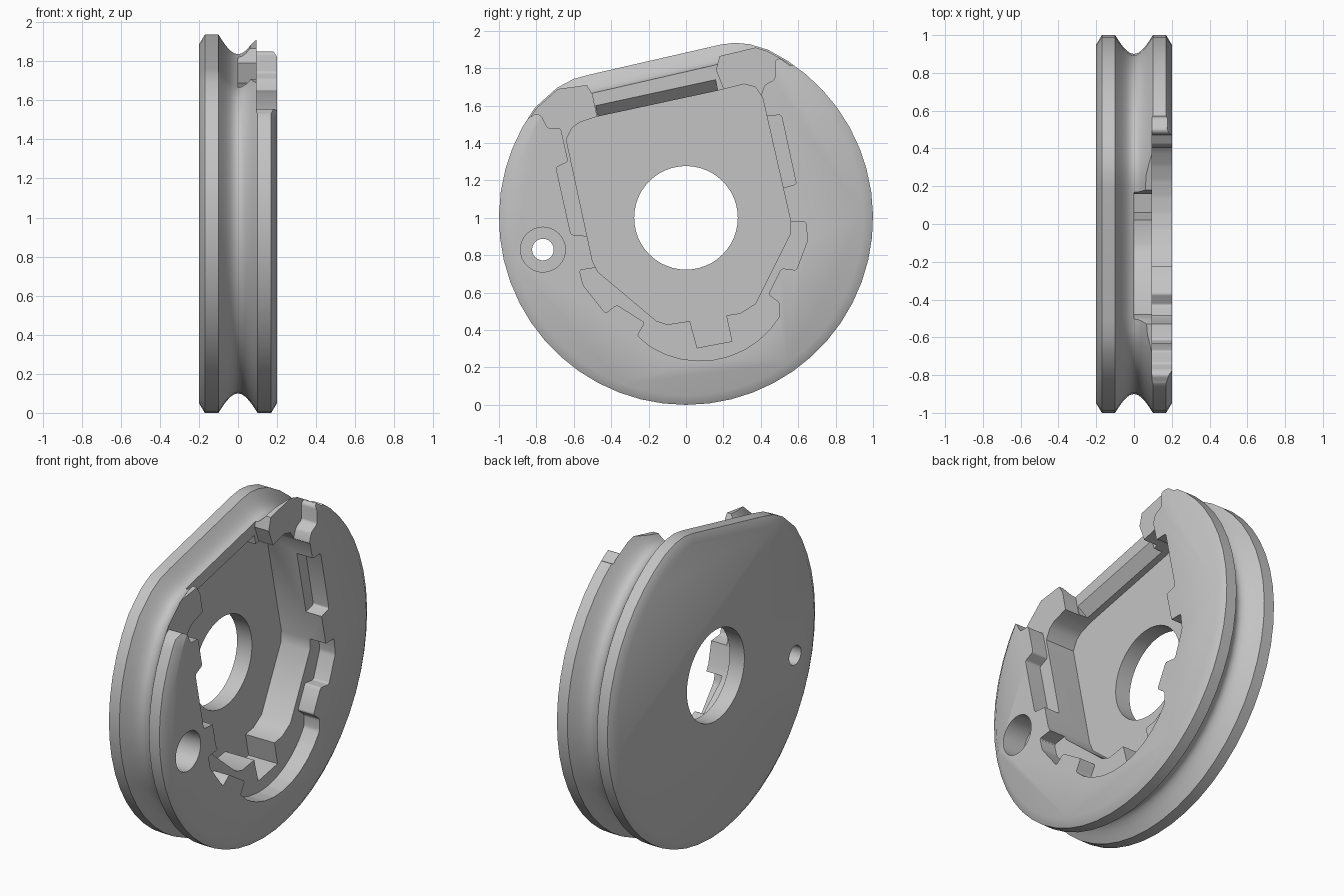
import bpy, bmesh, math
from mathutils import Vector

if "Cube" in bpy.data.objects:
    bpy.data.objects.remove(bpy.data.objects["Cube"])


def finish(bm, name):
    bmesh.ops.recalc_face_normals(bm, faces=bm.faces)
    mesh = bpy.data.meshes.new(name)
    bm.to_mesh(mesh)
    bm.free()
    obj = bpy.data.objects.new(name, mesh)
    bpy.context.collection.objects.link(obj)
    return obj


def prism(name, points, x0, x1=0.3, rounding=0.0):
    """Extrude a (y, z) outline along x, optionally rounding its corners."""
    bm = bmesh.new()
    face = bm.faces.new([bm.verts.new((x0, y, z)) for y, z in points])
    top = bmesh.ops.extrude_face_region(bm, geom=[face])["geom"]
    for v in top:
        if isinstance(v, bmesh.types.BMVert):
            v.co.x = x1
    if rounding:
        sides = [e for e in bm.edges if abs(e.verts[0].co.x - e.verts[1].co.x) > 0.01]
        bmesh.ops.bevel(bm, geom=sides, offset=rounding, segments=3, profile=0.5,
                        affect='EDGES', clamp_overlap=True)
    return finish(bm, name)


def disc(y, z, radius, count=48):
    return [(y + radius * math.cos(a), z + radius * math.sin(a))
            for a in (math.tau * i / count for i in range(count))]


# Wheel outline: a circle with one flattened, tilted side
outline = [Vector((math.cos(math.radians(a)), math.sin(math.radians(a))))
           for a in range(144, 425, 7)]
outline += [Vector(p) for p in ((.34, .928), (.26, .936), (.18, .925),
                                (-.51, .767), (-.6, .743), (-.69, .695))]

# Rim cross-section as (x, depth): chamfer, rim, rope groove, rim, chamfer
section = [(-.2, .05), (-.17, 0)]
section += [(i / 50, .1 * math.cos(math.pi * i / 10)) for i in range(-5, 6)]
section += [(.17, 0), (.2, .05)]


def build_wheel():
    bm = bmesh.new()
    n = len(outline)
    inward = []
    for i, p in enumerate(outline):
        t = (p - outline[i - 1]).normalized() + (outline[(i + 1) % n] - p).normalized()
        inward.append(Vector((-t.y, t.x)).normalized())
    rings = []
    for x, depth in section:
        pts = [p + d * depth for p, d in zip(outline, inward)]
        rings.append([bm.verts.new((x, p.x, p.y + 1)) for p in pts])
    for a, b in zip(rings, rings[1:]):
        for i in range(n):
            j = (i + 1) % n
            bm.faces.new((a[i], a[j], b[j], b[i]))
    bm.faces.new(rings[0])
    bm.faces.new(rings[-1])
    return finish(bm, "grooved_wheel")


wheel = build_wheel()

# Deep central pocket
pocket = [(-.64, 1.42), (-.61, 1.48), (-.57, 1.51), (-.48, 1.54), (.17, 1.68),
          (.31, 1.715), (.37, 1.7), (.41, 1.64), (.56, .98), (.555, .91),
          (.37, .54), (.29, .49), (-.1, .43), (-.16, .45), (-.47, .71), (-.5, .77)]

# Keyed recess in the front cheek, open at the flattened side
recess = [(-.87, 1.52), (-.83, 1.54), (-.8, 1.56), (-.77, 1.54), (-.74, 1.48),
          (-.67, 1.48), (-.63, 1.3), (-.695, 1.27), (-.615, .91), (-.5, .9),
          (-.44, .74), (-.57, .72), (-.55, .64), (-.43, .49), (-.37, .535),
          (-.22, .44), (-.26, .37)]
recess += [(.075 + .5 * math.sin(a), .735 - .5 * math.cos(a))
           for a in (math.radians(d) for d in range(-32, 60, 10))]
recess += [(.5, .545), (.44, .59), (.51, .73), (.59, .72), (.65, .88), (.64, .98),
           (.5, .98), (.48, 1.15), (.59, 1.18), (.51, 1.55), (.43, 1.545),
           (.4, 1.65), (.42, 1.71), (.475, 1.74), (.475, 1.84), (.5, 1.855),
           (.56, 1.81), (.7, 1.9), (.5, 2.2), (-.9, 2.2), (-1.1, 1.8)]

# Gap through the front half of the groove
gap = [(-.4, 1.45), (-.475, 1.54), (-.5, 1.66), (-.53, 1.71), (-.75, 1.68),
       (-.9, 1.9), (.4, 2.1), (.45, 1.93), (.37, 1.91), (.18, 1.865),
       (.16, 1.79), (.2, 1.69), (.1, 1.55)]

# Small square notch beside the pocket
notch = [(0, .52), (.02, .45), (.06, .305), (.245, .34), (.215, .48), (.23, .55)]

cutters = [
    prism("pocket_cutter", pocket, -.1),
    prism("recess_cutter", recess, .095, rounding=.012),
    prism("gap_cutter", gap, 0),
    prism("notch_cutter", notch, -.1),
    prism("axle_cutter", disc(0, 1, .277), -.3),
    prism("pin_cutter", disc(-.765, .83, .058, 24), -.3),
    prism("pin_counterbore_cutter", disc(-.765, .83, .12, 32), .05),
]

# Chamfer along the lip between groove and pocket
start, end = Vector((0, -.47, 1.541)), Vector((0, .17, 1.68))
bm = bmesh.new()
bmesh.ops.create_cone(bm, cap_ends=True, segments=4, radius1=.06, radius2=.06,
                      depth=(end - start).length)
axis = (end - start).normalized()
side = Vector((1, 0, 0))
up = axis.cross(side)
for v in bm.verts:
    # Put the diamond's corners on the lip's own axes
    v.co = (start + end) / 2 + side * v.co.x + up * v.co.y + axis * v.co.z
cutters.append(finish(bm, "lip_cutter"))

# Carve everything out of the wheel
bpy.context.view_layer.objects.active = wheel
wheel.select_set(True)
for cutter in cutters:
    cutter.hide_render = True
    mod = wheel.modifiers.new(cutter.name, 'BOOLEAN')
    mod.operation = 'DIFFERENCE'
    mod.solver = 'EXACT'
    mod.object = cutter
    bpy.ops.object.modifier_apply(modifier=mod.name)
    bpy.data.objects.remove(cutter)

# Plain grey finish
grey = bpy.data.materials.new("plain_grey")
grey.use_nodes = True
colour = (.55, .55, .55, 1)
grey.diffuse_color = colour
grey.node_tree.nodes["Principled BSDF"].inputs["Base Color"].default_value = colour
wheel.data.materials.clear()
wheel.data.materials.append(grey)
for poly in wheel.data.polygons:
    poly.material_index = 0
bpy.ops.object.shade_smooth_by_angle(angle=math.radians(32))
